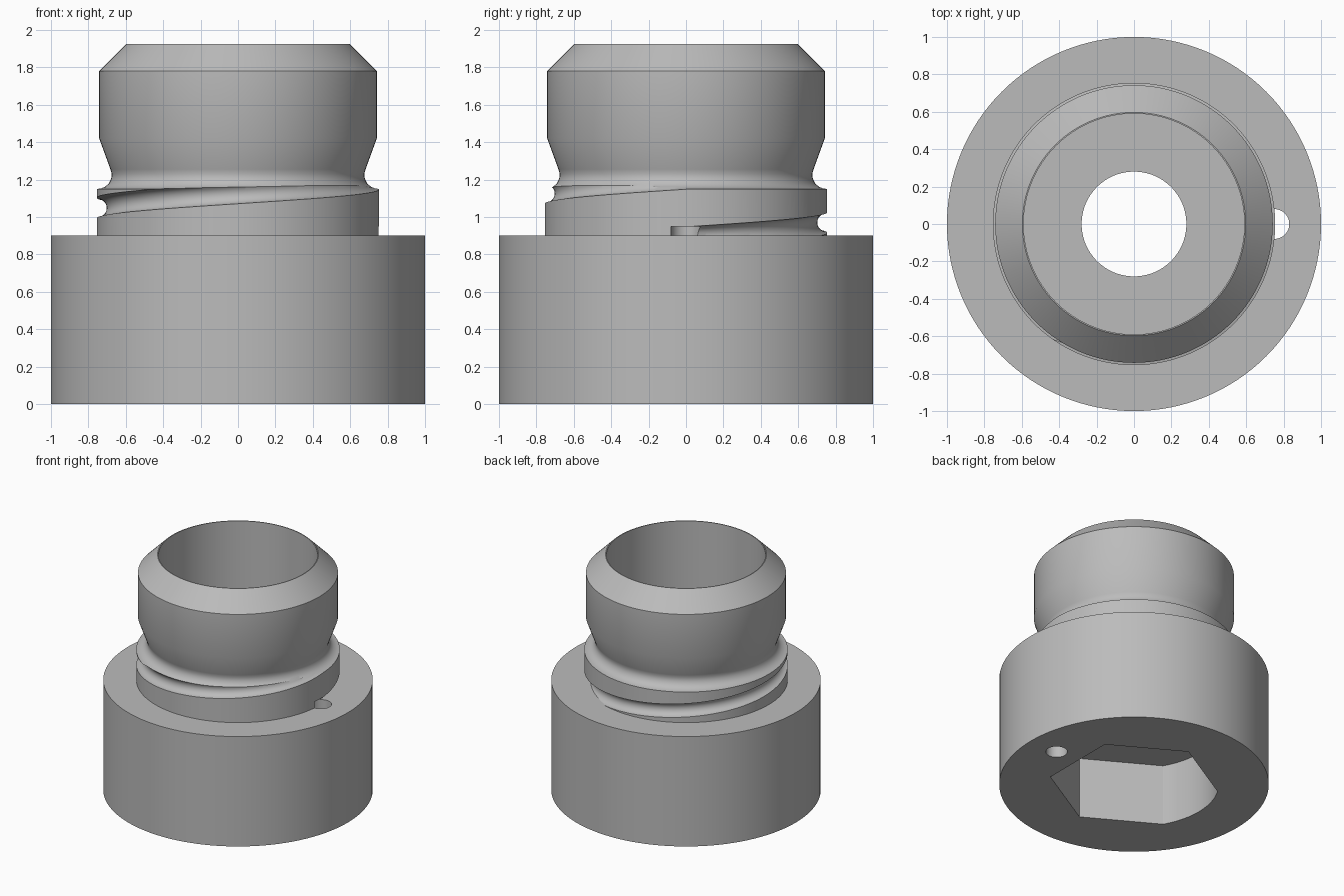
import bpy, bmesh
from math import sin, cos, pi, radians

if "Cube" in bpy.data.objects:
    bpy.data.objects.remove(bpy.data.objects["Cube"])

SEG = 128

grey = bpy.data.materials.new("plain_grey")
grey.use_nodes = True
colour = (0.5, 0.5, 0.5, 1)
grey.diffuse_color = colour
grey.node_tree.nodes["Principled BSDF"].inputs["Base Color"].default_value = colour


def make_object(name, rings, close_rings=False):
    """Skin a list of equal point rings; cap the ends unless the rings close up."""
    bm = bmesh.new()
    loops = [[bm.verts.new(p) for p in ring] for ring in rings]
    n = len(loops[0])
    pairs = list(zip(loops, loops[1:]))
    if close_rings:
        pairs.append((loops[-1], loops[0]))
    else:
        bm.faces.new(loops[0])
        bm.faces.new(loops[-1])
    for a, b in pairs:
        for i in range(n):
            j = (i + 1) % n
            bm.faces.new((a[i], a[j], b[j], b[i]))
    bmesh.ops.recalc_face_normals(bm, faces=bm.faces)
    mesh = bpy.data.meshes.new(name)
    bm.to_mesh(mesh)
    bm.free()
    mesh.materials.append(grey)
    obj = bpy.data.objects.new(name, mesh)
    bpy.context.collection.objects.link(obj)
    return obj


def circle(r, z, x=0, n=SEG):
    return [(x + r * cos(2 * pi * i / n), r * sin(2 * pi * i / n), z) for i in range(n)]


def cylinder(name, r, z0, z1, x=0, n=SEG):
    return make_object(name, [circle(r, z0, x, n), circle(r, z1, x, n)])


def activate(obj):
    bpy.ops.object.select_all(action='DESELECT')
    obj.select_set(True)
    bpy.context.view_layer.objects.active = obj


def cut(obj, cutter):
    cutter.hide_render = True
    mod = obj.modifiers.new("cut", 'BOOLEAN')
    mod.operation = 'DIFFERENCE'
    mod.solver = 'EXACT'
    mod.object = cutter
    activate(obj)
    bpy.ops.object.modifier_apply(modifier=mod.name)
    bpy.data.objects.remove(cutter)


# Base: thick disc with a centre bore, a side hole and a pocket underneath
base = cylinder("base", 1.0, 0, 0.9)
cut(base, cylinder("bore_cutter", 0.28, 0.3, 1.1))
cut(base, cylinder("side_hole_cutter", 0.08, -0.1, 1.1, 0.75, 48))

# Hexagonal pocket with its -x side rounded
angles = [30, 90] + list(range(150, 211, 5)) + [270, 330]
pocket = [[(0.63 * cos(radians(a)), 0.63 * sin(radians(a)), z) for a in angles]
          for z in (-0.1, 0.5)]
cut(base, make_object("pocket_cutter", pocket))

# Neck: lathed hollow sleeve with a waist and a chamfered rim
profile = [(0.59, 0.9), (0.755, 0.9), (0.755, 1.15), (0.735, 1.152), (0.71, 1.162),
           (0.69, 1.18), (0.678, 1.205), (0.675, 1.23), (0.682, 1.255),
           (0.742, 1.42), (0.742, 1.78), (0.597, 1.925), (0.59, 1.925)]
neck = make_object("neck", [circle(r, z) for r, z in profile], close_rings=True)

# Spiral groove rising one turn from the side hole into the waist
steps, sides, radius = 130, 20, 0.055
groove = []
for s in range(steps + 1):
    t = 1.06 * s / steps
    a = 2 * pi * t
    ring = []
    for k in range(sides):
        b = 2 * pi * k / sides
        r = 0.757 + radius * cos(b)
        ring.append((r * cos(a), r * sin(a), 0.893 + 0.31 * t + radius * sin(b)))
    groove.append(ring)
cut(neck, make_object("groove_cutter", groove))
cut(neck, cylinder("hole_top_cutter", 0.08, 0.8, 0.95, 0.75, 48))

for obj in (base, neck):
    activate(obj)
    bpy.ops.object.shade_smooth_by_angle(angle=radians(25))
